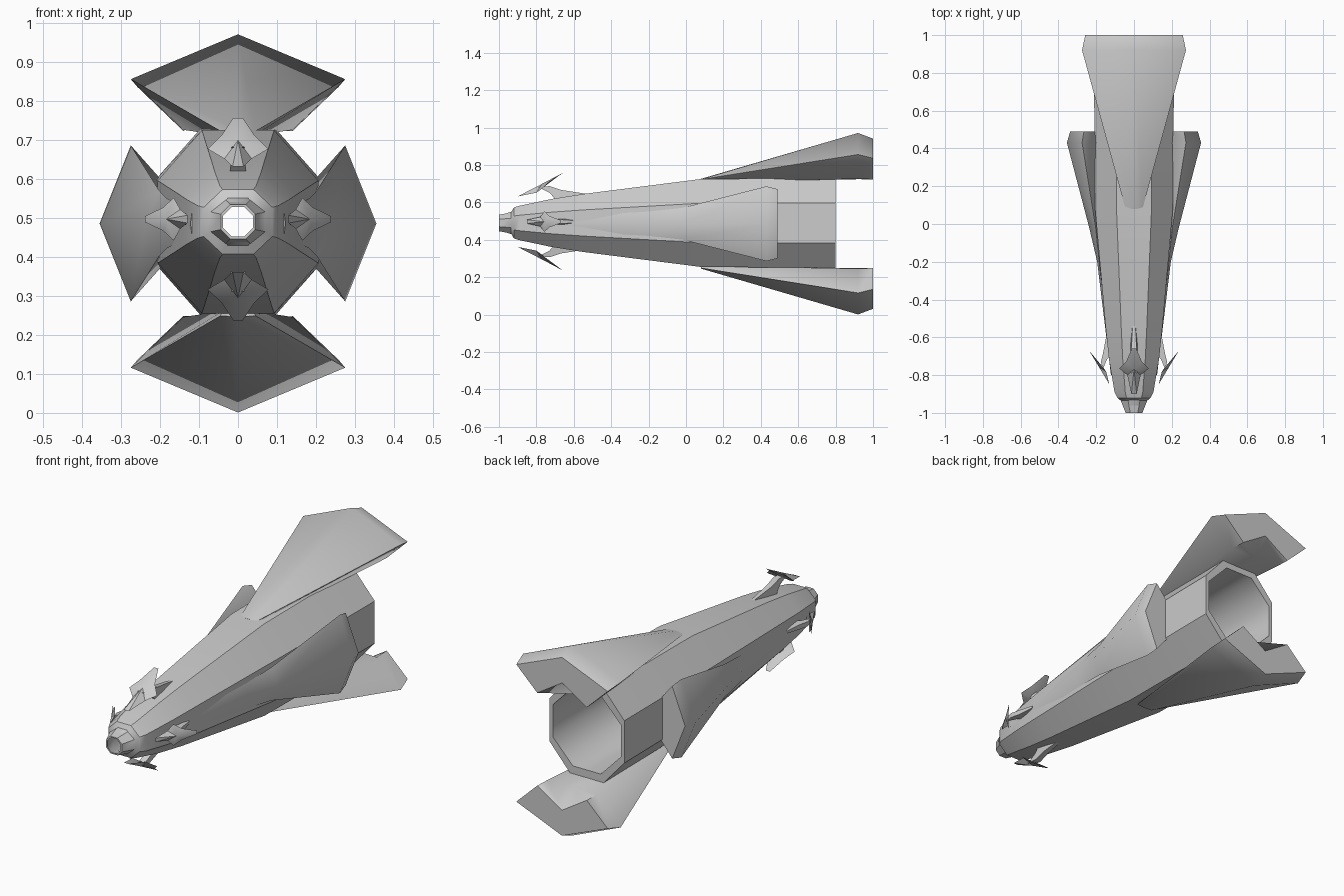
import bpy, bmesh, math

if "Cube" in bpy.data.objects:
    bpy.data.objects.remove(bpy.data.objects["Cube"])

FIN_AXIS, HULL_AXIS, CANARD_AXIS = 0.486, 0.49, 0.497  # centre line heights


def finish(bm, name, angle, inward=False):
    bmesh.ops.remove_doubles(bm, verts=bm.verts, dist=1e-5)
    bmesh.ops.recalc_face_normals(bm, faces=bm.faces)
    if (bm.calc_volume(signed=True) < 0) != inward:
        bmesh.ops.reverse_faces(bm, faces=bm.faces)
    me = bpy.data.meshes.new(name)
    bm.to_mesh(me)
    bm.free()
    ob = bpy.data.objects.new(name, me)
    bpy.context.collection.objects.link(ob)
    bpy.ops.object.select_all(action='DESELECT')
    ob.select_set(True)
    bpy.context.view_layer.objects.active = ob
    bpy.ops.object.shade_smooth_by_angle(angle=math.radians(angle))
    return ob


def place(side, r, t, y, axis):
    """Radial distance r, sideways t, length y -> world, side = quarter turns."""
    a = side * math.pi / 2
    return (r * math.cos(a) - t * math.sin(a), y,
            axis + r * math.sin(a) + t * math.cos(a))


def loft(name, rings, cap=True, angle=30, inward=False):
    bm = bmesh.new()
    vs = [[bm.verts.new(p) for p in ring] for ring in rings]
    n = len(vs[0])
    for a, b in zip(vs, vs[1:]):
        for i in range(n):
            j = (i + 1) % n
            bm.faces.new((a[i], a[j], b[j], b[i]))
    if cap:
        bm.faces.new(vs[0])
        bm.faces.new(vs[-1])
    return finish(bm, name, angle, inward)


def octagon(y, w, h, k=0.45):
    pts = [(w, k*h), (k*w, h), (-k*w, h), (-w, k*h),
           (-w, -k*h), (-k*w, -h), (k*w, -h), (w, -k*h)]
    return [(x, y, HULL_AXIS + z) for x, z in pts]


# Tapering hull shell with tail and nose rims, and the smooth bore through it
hull = [(-1, .038, .038, .41), (-1, .044, .044), (-.935, .07, .056), (-.92, .088, .083),
        (-.89, .103, .092), (-.72, .132, .128), (-.55, .15, .155),
        (.08, .206, .235), (.8, .212, .24), (.8, .192, .2, .41)]
loft("hull", [octagon(*s) for s in hull], cap=False)
bore = [(.8, .192, .2), (.08, .183, .19), (-.55, .13, .13), (-.89, .08, .075), (-1, .038, .038)]
loft("bore", [octagon(*s, .41) for s in bore], cap=False, angle=60, inward=True)


def fin(name, side, sections):
    """Each section: y, ridge r, tip (r, t), inner corner (r, t), inner middle r."""
    rings = []
    for y, ridge, (tr, tt), (cr, ct), mid in sections:
        pts = [(ridge, 0), (tr, tt), (cr, ct), (mid, 0), (cr, -ct), (tr, -tt)]
        rings.append([place(side, r, t, y, FIN_AXIS) for r, t in pts])
    loft(name, rings, angle=55)


# Large tail fins (top, bottom) and shorter side fins with long forward strakes
tail = [(.08, .24, (.237, .045), (.225, .04), .22),
        (.92, .485, (.37, .275), (.24, .14), .238),
        (1.0, .455, (.35, .258), (.237, .14), .325)]
flank = [(-.8, .122, (.118, .03), (.112, .02), .11),
         (-.2, .195, (.184, .065), (.175, .04), .175),
         (-.02, .237, (.203, .085), (.195, .07), .195),
         (.43, .355, (.275, .2), (.195, .11), .2),
         (.49, .338, (.265, .185), (.195, .1), .2)]
for side, label in ((1, "top"), (3, "bottom")):
    fin(label + "_tail_fin", side, tail)
for side, label in ((0, "right"), (2, "left")):
    fin(label + "_side_fin", side, flank)


def canard(label, side, half, belly, crown, strut):
    # Folded kite plate: half outline of (r, t, y) from nose to tip, then mirrored
    outline = half + [(r, -t, y) for r, t, y in reversed(half)]
    bm = bmesh.new()
    rim = [bm.verts.new(place(side, *p, CANARD_AXIS)) for p in outline]
    top = bm.verts.new(place(side, *crown, CANARD_AXIS))
    low = bm.verts.new(place(side, *belly, CANARD_AXIS))
    for i in range(len(rim)):
        j = (i + 1) % len(rim)
        bm.faces.new((rim[i], rim[j], top))
        bm.faces.new((rim[j], rim[i], low))
    finish(bm, label + "_canard", 30)
    # Swept strut down to the hull
    rings = [[place(side, r, s * t, y, CANARD_AXIS) for r, y, t in strut]
             for s in (-1, 1)]
    loft(label + "_canard_strut", rings)


kite_v = [(.135, .014, -.9), (.155, .035, -.8), (.18, .078, -.765),
          (.215, .042, -.73), (.26, .012, -.66)]
kite_h = [(.13, .01, -.85), (.148, .025, -.78), (.165, .055, -.757),
          (.192, .03, -.73), (.238, .008, -.67)]
strut_v = [(.185, -.79, .016), (.19, -.73, .016), (.17, -.67, .014),
           (.15, -.54, .008), (.11, -.6, .02), (.11, -.69, .022), (.155, -.73, .018)]
strut_h = [(.165, -.77, .012), (.175, -.73, .012), (.163, -.68, .012),
           (.148, -.6, .006), (.12, -.62, .016), (.12, -.69, .016), (.145, -.72, .014)]
for side, label in ((1, "top"), (3, "bottom")):
    canard(label, side, kite_v, (.178, 0, -.77), (.202, 0, -.77), strut_v)
for side, label in ((0, "right"), (2, "left")):
    canard(label, side, kite_h, (.163, 0, -.76), (.184, 0, -.76), strut_h)
